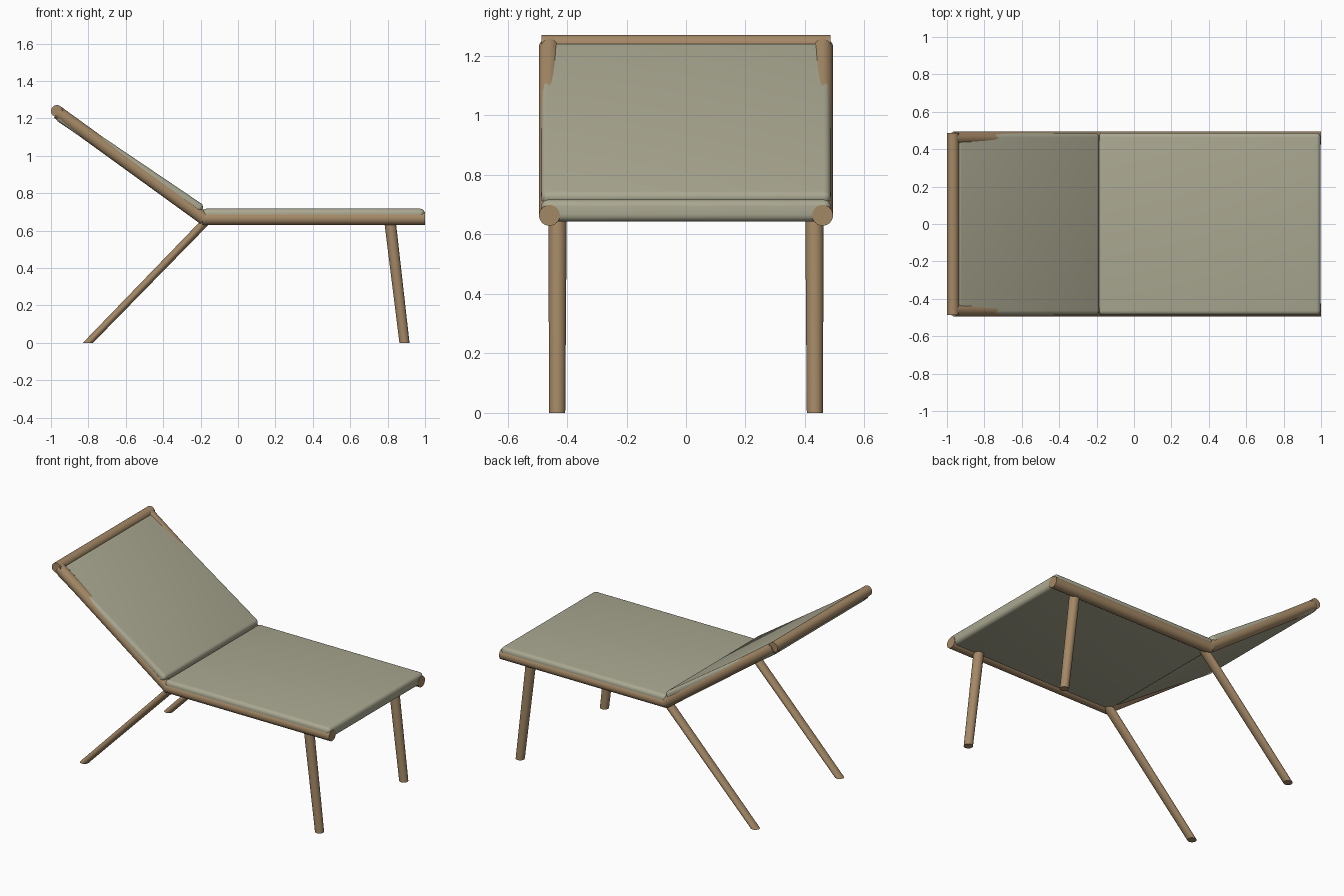
import bpy, bmesh, math
from mathutils import Vector, Matrix

if "Cube" in bpy.data.objects:
    bpy.data.objects.remove(bpy.data.objects["Cube"])


def material(name, srgb):
    m = bpy.data.materials.new(name)
    lin = [((c / 255 + 0.055) / 1.055) ** 2.4 for c in srgb]
    m.diffuse_color = (*lin, 1)
    m.use_nodes = True
    m.node_tree.nodes["Principled BSDF"].inputs["Base Color"].default_value = m.diffuse_color
    return m


wood = material("tan wood", (164, 136, 102))
fabric = material("sage fabric", (170, 168, 145))


def finish(name, bm, mat, angle=40):
    me = bpy.data.meshes.new(name)
    bmesh.ops.recalc_face_normals(bm, faces=bm.faces)
    bm.to_mesh(me)
    bm.free()
    me.materials.append(mat)
    ob = bpy.data.objects.new(name, me)
    bpy.context.collection.objects.link(ob)
    bpy.ops.object.select_all(action='DESELECT')
    ob.select_set(True)
    bpy.context.view_layer.objects.active = ob
    bpy.ops.object.shade_smooth_by_angle(angle=math.radians(angle))
    return ob


def rod(name, a, b, r):
    """Round bar with square-cut ends between two points."""
    a, b = Vector(a), Vector(b)
    bm = bmesh.new()
    rot = (b - a).to_track_quat('Z', 'Y').to_matrix().to_4x4()
    bmesh.ops.create_cone(bm, cap_ends=True, segments=32, radius1=r, radius2=r,
                          depth=(b - a).length,
                          matrix=Matrix.Translation((a + b) / 2) @ rot)
    return finish(name, bm, wood)


def leg(name, foot, top, r_foot, r_top):
    """Slanted leg whose ends are cut level with the floor."""
    bm = bmesh.new()
    rings = [[bm.verts.new((c[0] + r * math.cos(i * math.tau / 32),
                            c[1] + r * math.sin(i * math.tau / 32), c[2]))
              for i in range(32)] for c, r in ((foot, r_foot), (top, r_top))]
    for i in range(32):
        j = (i + 1) % 32
        bm.faces.new((rings[0][i], rings[0][j], rings[1][j], rings[1][i]))
    bm.faces.new(rings[0])
    bm.faces.new(rings[1])
    return finish(name, bm, wood)


def cushion(name, size, matrix, bevel):
    """Flat pad with rounded edges."""
    bm = bmesh.new()
    bmesh.ops.create_cube(bm, size=1, matrix=Matrix.Diagonal((*size, 1)))
    bmesh.ops.bevel(bm, geom=bm.edges[:], offset=bevel, segments=5,
                    profile=0.5, affect='EDGES')
    bm.transform(matrix)
    return finish(name, bm, fabric)


# Side frame and legs, mirrored left and right
JX, JZ = -0.18, 0.664
for side, s in (("near", -1), ("far", 1)):
    rod(f"seat_rail_{side}", (JX - 0.01, s * 0.459, JZ), (1.0, s * 0.459, JZ), 0.035)
    rod(f"back_rail_{side}", (JX, s * 0.459, JZ), (-0.963, s * 0.459, 1.231), 0.035)
    leg(f"front_leg_{side}", (0.89, s * 0.433, 0), (0.812, s * 0.432, 0.655), 0.027, 0.031)
    leg(f"rear_leg_{side}", (-0.802, s * 0.433, 0), (-0.165, s * 0.432, 0.655), 0.027, 0.031)

# Head bar across the top of the backrest
rod("head_bar", (-0.968, -0.486, 1.239), (-0.968, 0.486, 1.239), 0.032)

# Seat pad
cushion("seat_cushion", (1.19, 0.974, 0.074),
        Matrix.Translation((0.403, 0, 0.68)), 0.024)

# Back pad, leaning slightly flatter than its rails
lo, hi = Vector((-0.178, 0, 0.732)), Vector((-0.943, 0, 1.249))
d = (hi - lo).normalized()
n = Vector((-d.z, 0, d.x)) * -1
thick = 0.066
frame = Matrix((d, Vector((0, 1, 0)), n)).transposed().to_4x4()
cushion("back_cushion", ((hi - lo).length, 0.974, thick),
        Matrix.Translation((lo + hi) / 2 - n * thick / 2) @ frame, 0.024)
